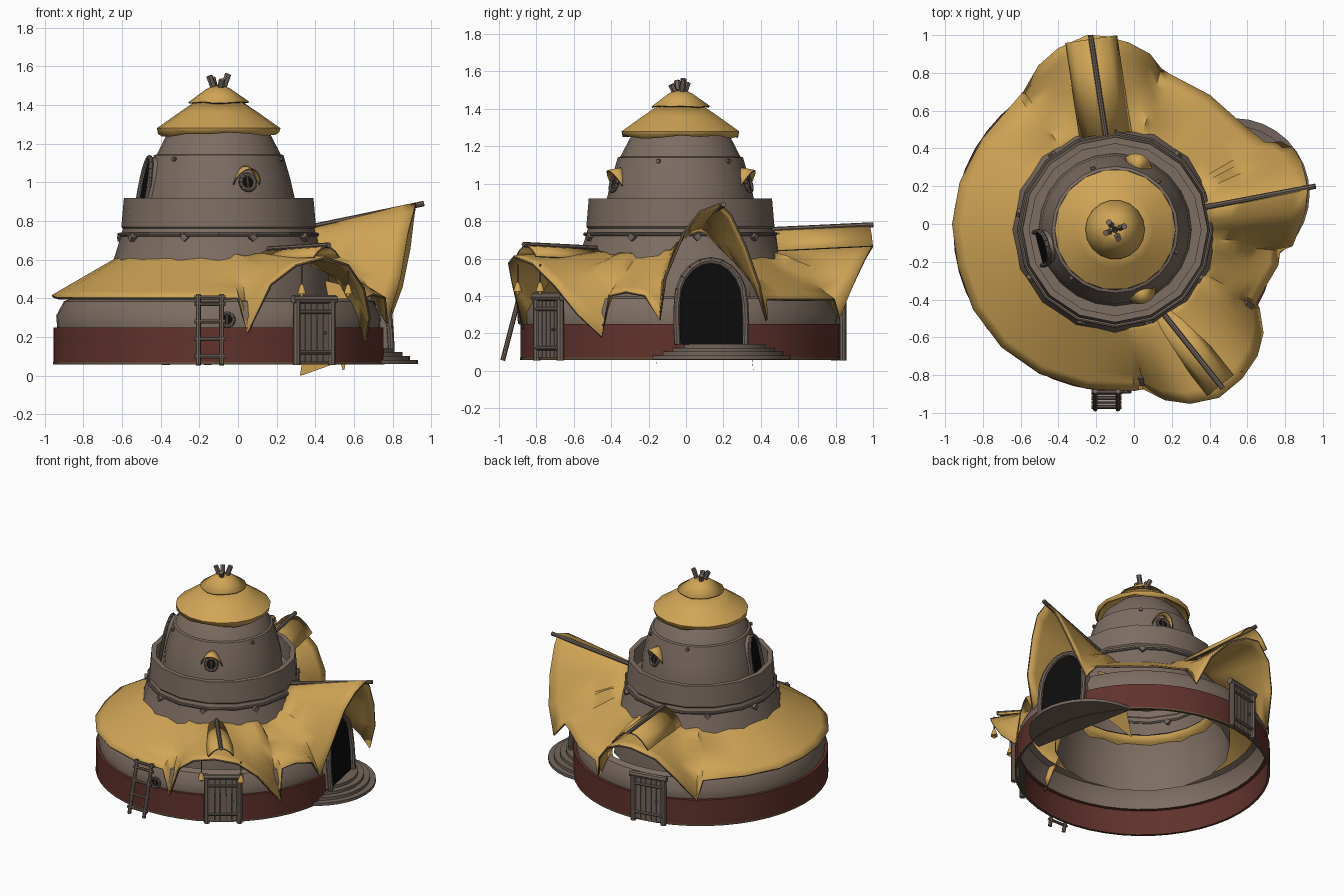
import bpy, bmesh, math, random
from mathutils import Vector, Matrix

if "Cube" in bpy.data.objects:
    bpy.data.objects.remove(bpy.data.objects["Cube"])
random.seed(4)
CX, CY = -0.1, -0.03          # centre of the round building

def mat(name, c):
    m = bpy.data.materials.new(name)
    m.diffuse_color = (*c, 1)
    m.use_nodes = True
    m.node_tree.nodes["Principled BSDF"].inputs["Base Color"].default_value = m.diffuse_color
    return m

CLOTH = mat("ochre cloth", (0.63, 0.375, 0.092))
HEM = mat("dark hem", (0.12, 0.08, 0.04))
CLAY = mat("clay wall", (0.205, 0.153, 0.122))
RED = mat("red band", (0.12, 0.032, 0.025))
WOOD = mat("wood", (0.17, 0.13, 0.106))
BLACK = mat("dark opening", (0.004, 0.004, 0.004))

def finish(name, bm, mats, smooth=40):
    me = bpy.data.meshes.new(name)
    bm.to_mesh(me)
    bm.free()
    ob = bpy.data.objects.new(name, me)
    bpy.context.collection.objects.link(ob)
    for m in mats:
        me.materials.append(m)
    if smooth:
        me.shade_smooth()
        me.set_sharp_from_angle(angle=math.radians(smooth))
    return ob

def P(a, r, z, t=0):
    """Point at angle a (degrees), distance r, height z, sideways t."""
    a = math.radians(a)
    return Vector((CX + r * math.cos(a) - t * math.sin(a),
                   CY + r * math.sin(a) + t * math.cos(a), z))

def grid(name, rows, mats, closed=False, thick=0, smooth=40):
    bm = bmesh.new()
    vs = [[bm.verts.new(p) for p in row] for row in rows]
    n = len(vs)
    for i in range(n if closed else n - 1):
        a, b = vs[i], vs[(i + 1) % n]
        for j in range(len(a) - 1):
            bm.faces.new((a[j], b[j], b[j + 1], a[j + 1]))
    bmesh.ops.recalc_face_normals(bm, faces=bm.faces)
    ob = finish(name, bm, mats, smooth)
    if thick:
        s = ob.modifiers.new("thickness", 'SOLIDIFY')
        s.thickness, s.offset, s.material_offset_rim = thick, 0, len(mats) - 1
    return ob

def lathe(name, prof, n, mats, thick=0, jitter=0):
    rows = []
    for i in range(n):
        row = [P(360 * i / n, r, z) for r, z in prof]
        row[-1] = row[-1] + Vector((0, 0, random.uniform(-jitter, jitter)))
        rows.append(row)
    return grid(name, rows, mats, True, thick)

def rods(name, segs, m=WOOD, sides=8):
    bm = bmesh.new()
    for p, q, r in segs:
        p, q = Vector(p), Vector(q)
        d = q - p
        M = Matrix.Translation((p + q) / 2) @ d.to_track_quat('Z', 'Y').to_matrix().to_4x4()
        bmesh.ops.create_cone(bm, cap_ends=True, segments=sides, radius1=r, radius2=r,
                              depth=d.length, matrix=M)
    return finish(name, bm, [m])

def plate(name, pts, m):
    bm = bmesh.new()
    bm.faces.new([bm.verts.new(p) for p in pts])
    return finish(name, bm, [m], 0)

# base wall shells
lathe("red_base_band", [(0.83, 0.25), (0.855, 0.25), (0.855, 0.06)], 48, [RED])
lathe("base_hem", [(0.857, 0.07), (0.857, 0.058), (0.84, 0.058)], 48, [HEM])
lathe("lower_wall", [(0.835, 0.25), (0.84, 0.31), (0.80, 0.385), (0.76, 0.40)], 48, [CLAY])

# tower with parapet and terrace, running down inside the base
lathe("lower_tower", [(0.59, 0.25), (0.585, 0.42), (0.565, 0.53), (0.54, 0.61), (0.512, 0.70),
                      (0.495, 0.76), (0.503, 0.77), (0.49, 0.92), (0.455, 0.92), (0.455, 0.79),
                      (0.39, 0.79)], 16, [CLAY])
lathe("upper_tower", [(0.405, 0.78), (0.393, 0.92), (0.37, 1.02), (0.335, 1.14), (0.32, 1.145),
                      (0.272, 1.24), (0.2, 1.31)], 24, [CLAY])
rods("tower_ring_beam", [(P(i * 22.5, 0.51, 0.73), P(i * 22.5 + 22.5, 0.51, 0.73), 0.01)
                         for i in range(16)])
rods("beam_ends", [(P(a, 0.48, 0.715), P(a, 0.53, 0.715), 0.022) for a in range(-110, 250, 40)], sides=4)
rods("wall_pegs", [(P(a, 0.31, 1.12), P(a, 0.355, 1.12), 0.012) for a in (-132, -20, 48, 110)])

# top roofs and chimney sticks
lathe("upper_roof", [(0.10, 1.425), (0.20, 1.358), (0.315, 1.278), (0.308, 1.25)],
      18, [CLOTH, HEM], 0.01, 0.012)
lathe("roof_cap", [(0.015, 1.50), (0.06, 1.48), (0.155, 1.412)], 18, [CLOTH, HEM], 0.008, 0.004)
rods("top_sticks", [(P(a, 0.012, 1.45), P(a, 0.052, z), 0.017)
                    for a, z in ((20, 1.56), (130, 1.54), (200, 1.55), (290, 1.53))], sides=6)

# large cloth skirt with three awnings: outer edge, counterclockwise
edge = [(-.96, 0, .41), (-.93, -.22, .4), (-.85, -.45, .4), (-.7, -.65, .4), (-.5, -.79, .4),
        (-.25, -.87, .4), (0, -.88, .4), (.05, -.87, .22), (.17, -.93, .47), (.3, -.95, .57),
        (.45, -.92, .61), (.57, -.82, .57), (.65, -.7, .45), (.68, -.58, .3), (.66, -.45, .18),
        (.65, -.41, .4), (.7, -.32, .42), (.76, -.22, .4), (.77, -.14, .27), (.84, -.11, .5),
        (.88, -.01, .74), (.91, .075, .85), (.92, .18, .89), (.91, .24, .83), (.89, .32, .66),
        (.85, .39, .46), (.78, .43, .27), (.69, .43, .38), (.58, .52, .38), (.4, .68, .38),
        (.19, .79, .38), (.14, .82, .28), (.08, .9, .47), (-.03, .96, .6), (-.15, .995, .66),
        (-.25, 1, .67), (-.4, .93, .6), (-.5, .84, .45), (-.58, .7, .25), (-.61, .67, .4),
        (-.8, .45, .4), (-.92, .22, .4)]
rows = []
for x, y, z in edge:
    a = math.degrees(math.atan2(y - CY, x - CX))
    r1 = math.hypot(x - CX, y - CY)
    zin = 0.625 + sum(h * math.exp(-((a - c) / 13) ** 2)
                      for c, h in ((-57, 0.01), (11, 0.13), (99, 0.03)))
    p = 2.2 if z < 0.37 else 1.0
    rows.append([P(a, 0.49 + (r1 - 0.49) * s, zin + (z - zin) * s ** p)
                 for s in [k / 8 for k in range(9)]])
grid("cloth_skirt_roof", rows, [CLOTH, HEM], True, 0.014, 50)

# ridge poles with cloth draped over two of them
poles = {"front": ((.16, -.48, .655), (.47, -.87, .675), .085, .055),
         "back": ((-.15, .47, .755), (-.23, 1.0, .78), .135, .105),
         "entrance": ((.38, .09, .77), (.96, .2, .89), 0, 0)}
for n, (p, q, w, drop) in poles.items():
    rods(n + "_ridge_pole", [(p, q, 0.014)])
    if w:
        p, q = Vector(p), Vector(q)
        side = (q - p).cross(Vector((0, 0, 1))).normalized()
        grid(n + "_ridge_cloth", [[e + side * w * k - Vector((0, 0, 0.008 + drop * k * k))
             for k in (-1, -.66, -.33, 0, .33, .66, 1)] for e in (p, q - (q - p) * .04)],
             [CLOTH, HEM], False, 0.01, 60)

# loose cloth tails inside the entrance
grid("left_cloth_tail", [[(.62, -.12, .45), (.58, -.14, .2), (.55, -.16, .03)],
                         [(.42, -.14, .5), (.5, -.15, .2), (.54, -.16, .03)]], [CLOTH])
grid("right_cloth_tail", [[(.6, .34, .42), (.55, .35, .08), (.34, .36, .005)],
                          [(.4, .34, .45), (.34, .35, .12), (.32, .36, 0)]], [CLOTH])

# arched openings with frames
def arch(name, a, r0, r1, z0, z1, w, fr):
    shape = [(-w, 0), (-w * 1.02, .25), (-w, .5)]
    shape += [(-w * math.cos(math.pi * k / 10), .5 + .5 * math.sin(math.pi * k / 10)) for k in range(1, 10)]
    shape += [(w, .5), (w * 1.02, .25), (w, 0)]
    def at(d):
        return [P(a, r0 + (r1 - r0) * v + d, z0 + (z1 - z0) * v, t) for t, v in shape]
    plate(name + "_opening", at(0), BLACK)
    f = at(0.008)
    rods(name + "_frame", [(f[i], f[i + 1], fr) for i in range(len(f) - 1)])
    grid(name + "_reveal", [at(0), at(-0.06)], [CLAY])

arch("entrance", 11, 0.865, 0.835, 0.14, 0.59, 0.185, 0.018)
arch("terrace_door", 194, 0.415, 0.36, 0.82, 1.13, 0.09, 0.012)

# entrance steps, cut off behind the wall
bm = bmesh.new()
for k in range(4):
    bmesh.ops.create_cone(bm, cap_ends=True, segments=32, radius1=0.4 - .04 * k, radius2=0.4 - .04 * k,
                          depth=0.021, matrix=Matrix.Translation((0.53, 0.16, 0.07 + .021 * k)))
bmesh.ops.bisect_plane(bm, geom=bm.verts[:] + bm.edges[:] + bm.faces[:], plane_co=P(11, 0.70, 0),
                       plane_no=P(11, 1, 0) - P(11, 0, 0), clear_inner=True)
finish("entrance_steps", bm, [WOOD])

# plank doors under the front and back awnings
for n, a in (("front", -55), ("back", 101)):
    R = 0.862
    rods(n + "_door_frame", [(P(a, R, .055, -.11), P(a, R, .40, -.11), .02),
                             (P(a, R, .055, .11), P(a, R, .40, .11), .02),
                             (P(a, R, .395, -.135), P(a, R, .395, .135), .022)])
    bm = bmesh.new()
    for k in range(5):
        M = Matrix.Translation(P(a, R - .012, .225, (k - 2) * .038))
        M = M @ Matrix.Rotation(math.radians(a), 4, 'Z') @ Matrix.Diagonal((.025, .034, .31, 1))
        bmesh.ops.create_cube(bm, size=1, matrix=M)
    finish(n + "_door_planks", bm, [WOOD], 0)
    rods(n + "_door_bars", [(P(a, R + .006, z, -.1), P(a, R + .006, z, .1), .011) for z in (.12, .33)]
         + [(P(a, R, .22, .06), P(a, R + .02, .22, .06), .008)])

# round windows, two with cloth hoods
def window(name, a, r, z, s, slope=0):
    c = [(s * math.cos(2 * math.pi * k / 12), s * math.sin(2 * math.pi * k / 12)) for k in range(12)]
    pts = [P(a, r - slope * v, z + v, t) for t, v in c]
    plate(name + "_pane", pts, BLACK)
    rods(name + "_ring", [(pts[k], pts[(k + 1) % 12], s * .28) for k in range(12)]
         + [(P(a, r + slope * s, z - s, 0), P(a, r - slope * s, z + s, 0), s * .14)])

window("low_window", -87, 0.86, 0.29, 0.034)
for n, a in (("front", -67), ("back", 71)):
    window(n + "_window", a, 0.385, 1.0, 0.04, 0.3)
    arc = [math.pi * k / 8 for k in range(9)]
    grid(n + "_window_hood", [[P(a, .335, 1.06 + .025 * math.sin(t), .03 * math.cos(t)) for t in arc],
                              [P(a, .36 + .06 * math.sin(t), .975 + .095 * math.sin(t), .075 * math.cos(t))
                               for t in arc]], [CLOTH, HEM], False, 0.007)

# leaning ladder
rods("ladder", [((x, -.98, .055), (x, -.885, .42), .013) for x in (-.205, -.085)]
     + [((-.225, -.98 + .26 * (z - .055), z), (-.065, -.98 + .26 * (z - .055), z), .01)
        for z in (.10, .19, .28, .37, .405)])

# hanging bells
for n, x, y in (("left", .33, -.9), ("right", .57, -.78)):
    rods(n + "_bell_cord", [((x, y, .46), (x, y, .57), .004)])
    bm = bmesh.new()
    for z, r1, r2, d in ((.455, .02, .008, .035), (.43, .024, .02, .015)):
        bmesh.ops.create_cone(bm, cap_ends=True, segments=10, radius1=r1, radius2=r2, depth=d,
                              matrix=Matrix.Translation((x, y, z)))
    bmesh.ops.create_uvsphere(bm, u_segments=8, v_segments=6, radius=.01,
                              matrix=Matrix.Translation((x, y, .415)))
    finish(n + "_bell", bm, [CLOTH])
